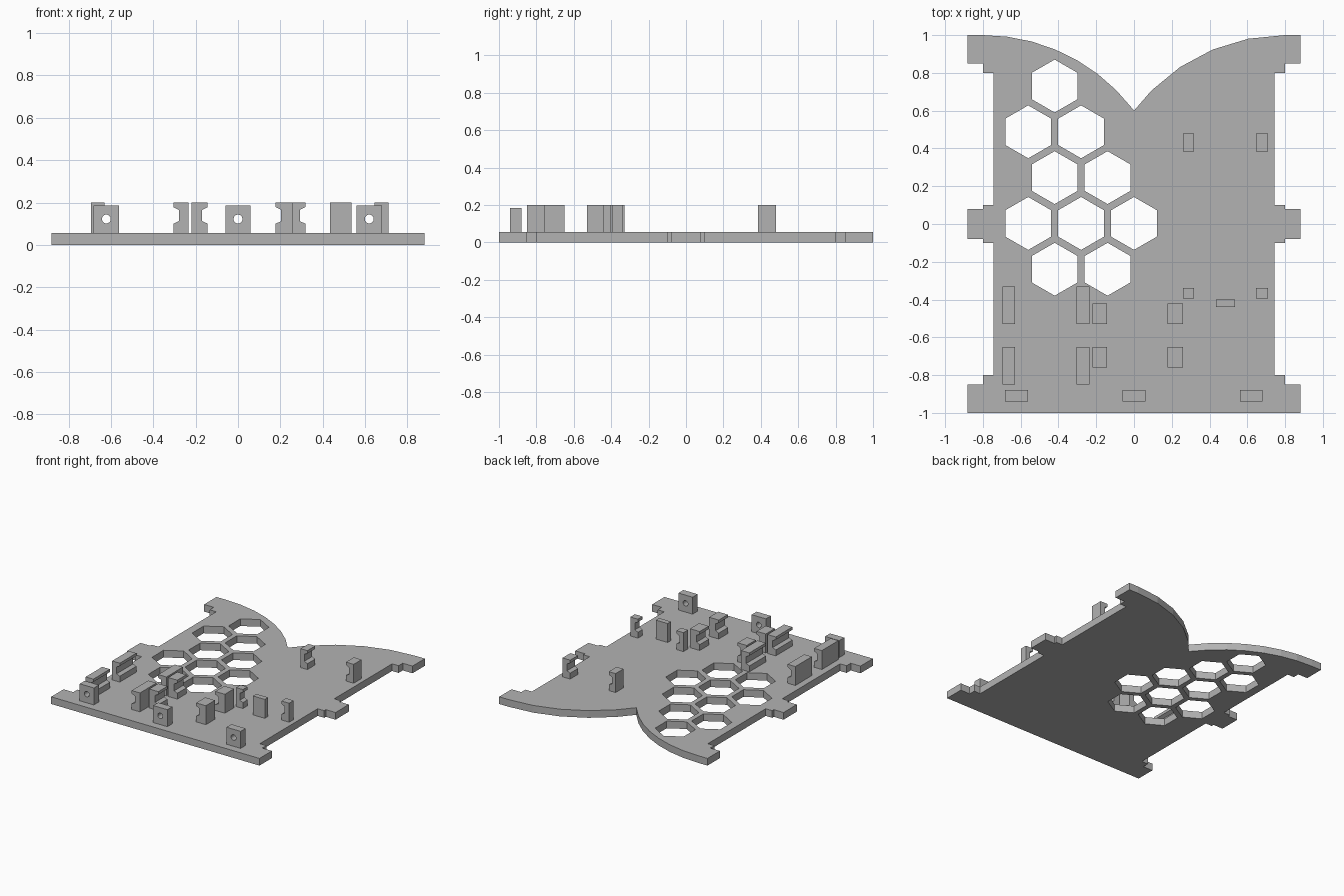
import bpy
import bmesh
from math import sin, cos, radians, pi
from mathutils import Matrix

cube = bpy.data.objects.get("Cube")
if cube:
    bpy.data.objects.remove(cube, do_unlink=True)

PLATE = 0.055   # plate thickness
TOP = 0.2       # height of the clips

grey = bpy.data.materials.new("plain grey")
grey.use_nodes = True
COLOUR = (0.45, 0.45, 0.45, 1)
grey.diffuse_color = COLOUR
grey.node_tree.nodes["Principled BSDF"].inputs["Base Color"].default_value = COLOUR


def extrude_shape(name, loops, depth, matrix):
    """Fill closed 2D loops (inner loops are holes), extrude, return a mesh object."""
    curve = bpy.data.curves.new(name, "CURVE")
    curve.dimensions = "2D"
    curve.fill_mode = "BOTH"
    curve.extrude = depth / 2
    for loop in loops:
        spline = curve.splines.new("POLY")
        spline.points.add(len(loop) - 1)
        for point, (x, y) in zip(spline.points, loop):
            point.co = (x, y, 0, 1)
        spline.use_cyclic_u = True
    temp = bpy.data.objects.new(name + " outline", curve)
    bpy.context.collection.objects.link(temp)
    graph = bpy.context.evaluated_depsgraph_get()
    mesh = bpy.data.meshes.new_from_object(temp.evaluated_get(graph))
    bpy.data.objects.remove(temp, do_unlink=True)
    bpy.data.curves.remove(curve)

    bm = bmesh.new()
    bm.from_mesh(mesh)
    bmesh.ops.remove_doubles(bm, verts=bm.verts, dist=1e-5)
    bmesh.ops.recalc_face_normals(bm, faces=bm.faces)
    bmesh.ops.transform(bm, matrix=matrix, verts=bm.verts)
    for face in bm.faces:
        face.smooth = False
    bm.to_mesh(mesh)
    bm.free()
    mesh.name = name
    mesh.materials.clear()
    mesh.materials.append(grey)
    obj = bpy.data.objects.new(name, mesh)
    bpy.context.collection.objects.link(obj)
    return obj


def ring(cx, cy, radius, sides):
    """Regular polygon with a corner pointing up."""
    return [(cx + radius * sin(2 * pi * i / sides), cy + radius * cos(2 * pi * i / sides))
            for i in range(sides)]


def upright(name, loops, y0, y1):
    """Profile drawn in x and z, extruded from y0 to y1."""
    place = Matrix.Translation((0, (y0 + y1) / 2, 0)) @ Matrix.Rotation(pi / 2, 4, "X")
    return extrude_shape(name, loops, y1 - y0, place)


# Base plate: stepped side tabs, two arcs meeting in a notch at the back
OUT, STEP, BODY = 0.882, 0.8, 0.745
side = [(OUT, -1), (OUT, -0.85), (STEP, -0.85), (STEP, -0.8), (BODY, -0.8),
        (BODY, -0.1), (STEP, -0.1), (STEP, -0.08), (OUT, -0.08)]
side += [(x, -y) for x, y in reversed(side)]


def arc(step):
    count = int(53 / step)
    return [(STEP - sin(radians(step * i)), cos(radians(step * i))) for i in range(count + 1)]


right_edge = side + arc(11.25)
left_edge = [(-x, y) for x, y in side + arc(7.5)]
outline = right_edge + [(0, 0.6)] + left_edge[::-1]

# Honeycomb openings: row number and the columns in each row
PITCH = 0.28
rows = {3: [-1.5], 2: [-2, -1], 1: [-1.5, -0.5], 0: [-2, -1, 0], -1: [-1.5, -0.5]}
holes = [ring(col * PITCH, row * PITCH * 0.866 + 0.003, 0.14, 6)
         for row, cols in rows.items() for col in cols]
extrude_shape("base_plate", [outline] + holes, PLATE, Matrix.Translation((0, 0, PLATE / 2)))

# Screw lugs along the front edge
for name, x in (("right", -0.622), ("middle", 0), ("left", 0.62)):
    body = [(x - 0.06, PLATE), (x + 0.06, PLATE), (x + 0.06, 0.185), (x - 0.06, 0.185)]
    upright("screw_lug_" + name, [body, ring(x, 0.122, 0.021, 24)], -0.94, -0.88)


# Grooved clips that hold boards between them
def clip(name, back, face, y0, y1):
    """Post whose groove is cut into the side at x = face."""
    inner = face + (0.026 if back > face else -0.026)
    profile = [(back, PLATE), (face, PLATE), (face, 0.1), (inner, 0.112),
               (inner, 0.165), (face, 0.178), (face, TOP), (back, TOP)]
    upright(name, [profile], y0, y1)


clip_sets = [
    ("long_clip", (-0.695, -0.63), (-0.235, -0.305), [(-0.53, -0.33), (-0.85, -0.65)]),
    ("short_clip", (-0.22, -0.143), (0.26, 0.178), [(-0.53, -0.42), (-0.76, -0.65)]),
    ("small_clip", (0.26, 0.318), (0.71, 0.645), [(-0.395, -0.34), (0.385, 0.48)]),
]
for name, right, left, spans in clip_sets:
    for i, (y0, y1) in enumerate(spans, 1):
        clip(f"{name}_right_{i}", *right, y0, y1)
        clip(f"{name}_left_{i}", *left, y0, y1)

# Plain stop block
upright("stop_block", [[(0.435, PLATE), (0.535, PLATE), (0.535, TOP), (0.435, TOP)]], -0.44, -0.4)
